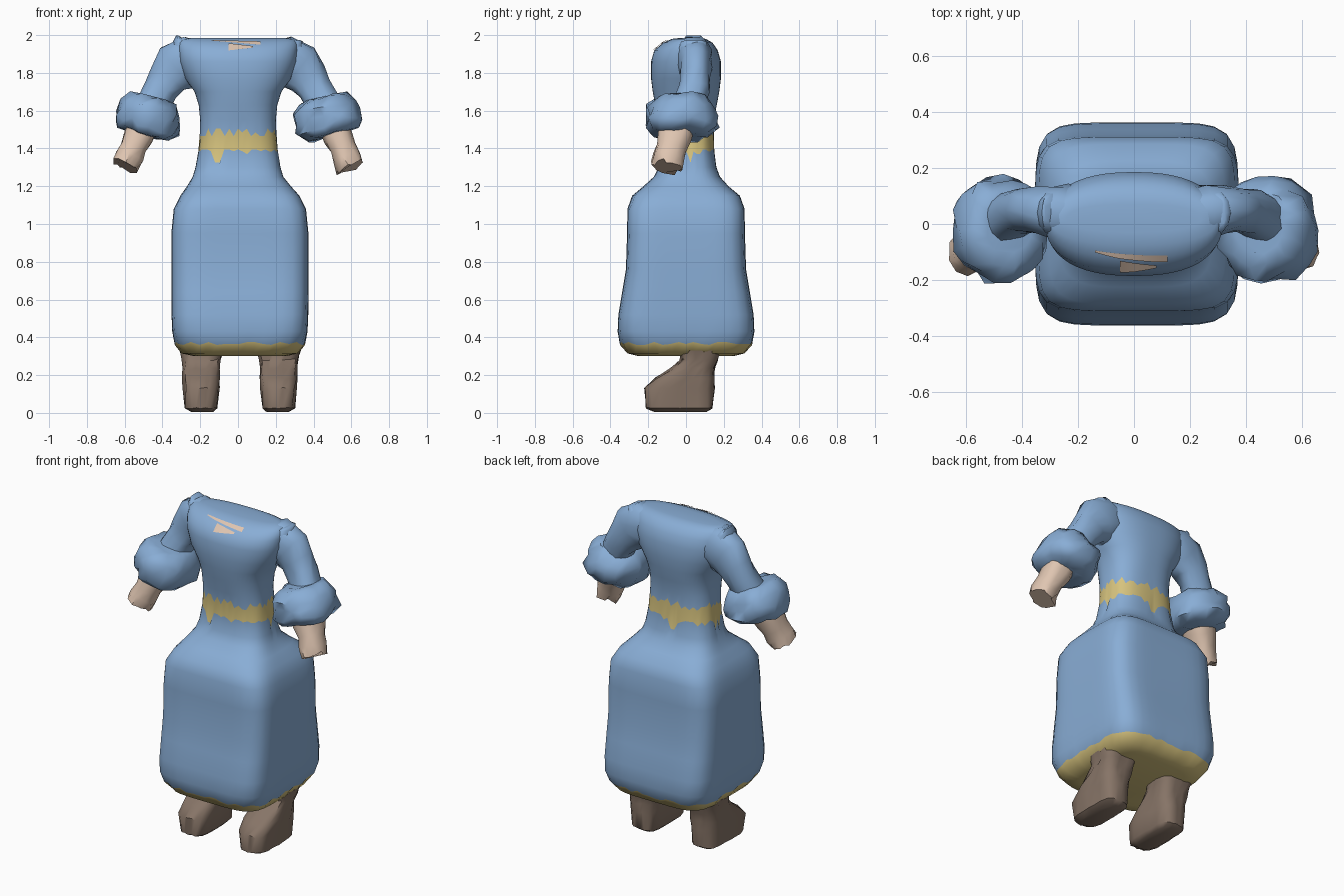
import bpy
import bmesh
import random
from math import cos, sin, pi, radians
from mathutils import Vector
from mathutils.bvhtree import BVHTree

random.seed(4)
cube = bpy.data.objects.get("Cube")
if cube:
    bpy.data.objects.remove(cube)


def material(name, r, g, b):
    mat = bpy.data.materials.new(name)
    mat.use_nodes = True
    mat.diffuse_color = (r, g, b, 1)
    mat.node_tree.nodes["Principled BSDF"].inputs["Base Color"].default_value = (r, g, b, 1)
    return mat


BLUE = material("dress blue", .25, .42, .67)
GOLD = material("trim gold", .68, .55, .21)
SKIN = material("skin", .74, .56, .44)
BROWN = material("shoe brown", .24, .175, .135)


def finish(name, bm, mats, angle=50):
    bmesh.ops.recalc_face_normals(bm, faces=bm.faces)
    mesh = bpy.data.meshes.new(name)
    bm.to_mesh(mesh)
    bm.free()
    for mat in mats:
        mesh.materials.append(mat)
    obj = bpy.data.objects.new(name, mesh)
    bpy.context.collection.objects.link(obj)
    bpy.ops.object.select_all(action="DESELECT")
    obj.select_set(True)
    bpy.context.view_layer.objects.active = obj
    bpy.ops.object.shade_smooth_by_angle(angle=radians(angle))
    return obj


def loft(name, rings, mats, power=2, segs=16, axis=None, rough=None,
         zigzag=None, pick=None, angle=50):
    """Skin rings of (x, y, z, half width, half depth[, squareness])."""
    bm = bmesh.new()
    centres = [Vector(r[:3]) for r in rings]
    loops = []
    for i, ring in enumerate(rings):
        n = ring[5] if len(ring) > 5 else power
        along = axis or centres[min(i + 1, len(rings) - 1)] - centres[max(i - 1, 0)]
        along = along.normalized()
        u = Vector((0, 1, 0)).cross(along).normalized()
        v = along.cross(u)
        loop = []
        for k in range(segs):
            c, s = cos(2 * pi * k / segs), sin(2 * pi * k / segs)
            rad = (abs(c) ** n + abs(s) ** n) ** (-1 / n)
            p = centres[i] + u * c * rad * ring[3] + v * s * rad * ring[4]
            if rough:
                p += Vector([random.uniform(-1, 1) for _ in range(3)]) * rough[i]
            if zigzag and i in zigzag:
                p.z += random.choice(zigzag[i])
            loop.append(bm.verts.new(p))
        loops.append(loop)
    faces = [(0, bm.faces.new(loops[0])), (len(rings) - 1, bm.faces.new(loops[-1]))]
    for i, (a, b) in enumerate(zip(loops, loops[1:])):
        for k in range(segs):
            j = (k + 1) % segs
            faces.append((i, bm.faces.new((a[k], a[j], b[j], b[k]))))
    for i, face in faces:
        face.material_index = pick(i) if pick else 0
    return finish(name, bm, mats, angle)


# Dress: boxy skirt, narrow waist and full bodice; gold hem and jagged belt
UP = Vector((0, 0, 1))
dress_rings = [
    (.01, 0, .30, .24, .25, 4),
    (.01, 0, .315, .31, .31, 5),
    (.01, 0, .365, .345, .35, 5),
    (.01, 0, .43, .358, .362, 6),
    (.01, 0, .52, .362, .358, 6),
    (.01, 0, .64, .363, .338, 6),
    (.01, 0, .76, .363, .318, 6),
    (.01, 0, .95, .363, .312, 6),
    (.01, 0, 1.08, .35, .31, 6),
    (.01, 0, 1.15, .315, .285, 5),
    (.005, 0, 1.20, .275, .225, 4),
    (0, .005, 1.25, .24, .175, 3.2),
    (0, .008, 1.30, .225, .153, 3),
    (0, .008, 1.395, .21, .142, 2.8),
    (0, .005, 1.485, .202, .142, 2.8),
    (0, 0, 1.55, .2, .147, 2.7),
    (0, 0, 1.63, .208, .163, 2.5),
    (0, 0, 1.70, .23, .176, 2.5),
    (0, 0, 1.77, .28, .185, 2.4),
    (0, 0, 1.86, .31, .185, 2.4),
    (0, 0, 1.92, .315, .168, 2.4),
    (0, .01, 1.96, .315, .13, 2.4),
    (0, .015, 1.98, .295, .09, 2.4),
    (0, .02, 1.985, .24, .05, 2.4),
]
BELT = 13
teeth = {
    2: (0, .01, -.005),
    BELT: (0, 0, -.01, -.025, -.07),
    BELT + 1: (-.02, 0, .02),
}
dress = loft("dress", dress_rings, [BLUE, GOLD], segs=56, axis=UP, zigzag=teeth,
             pick=lambda i: int(i < 2 or i == BELT))

# Torn neckline: thin skin patches laid on the bodice front
tree = BVHTree.FromPolygons([v.co for v in dress.data.vertices],
                            [p.vertices[:] for p in dress.data.polygons])


def neckline_patch(name, x0, x1, top, low, steps=10):
    bm = bmesh.new()
    columns = []
    for i in range(steps + 1):
        t = i / steps
        column = []
        for edge in (top, low):
            z = edge[0] + (edge[1] - edge[0]) * t
            hit, normal, _, _ = tree.ray_cast(Vector((x0 + (x1 - x0) * t, -1, z)),
                                              Vector((0, 1, 0)))
            column.append(bm.verts.new(hit + Vector((0, -.004, .004))))
        columns.append(column)
    for (a, b), (c, d) in zip(columns, columns[1:]):
        bm.faces.new((a, b, d, c))
    finish(name, bm, [SKIN])


neckline_patch("neckline_patch_upper", -.14, .12, (1.97, 1.963), (1.967, 1.945))
neckline_patch("neckline_patch_lower", -.05, .08, (1.953, 1.938), (1.915, 1.93))

# Paired limbs
for side, s in (("left", 1), ("right", -1)):
    def mirrored(rings):
        return [(s * r[0],) + tuple(r[1:]) for r in rings]

    loft(side + "_sleeve", mirrored([
        (.16, .03, 1.88, .08, .08),
        (.25, .04, 1.87, .13, .10),
        (.32, .05, 1.83, .135, .085),
        (.37, .05, 1.77, .105, .08),
        (.41, .045, 1.71, .09, .08),
        (.45, .02, 1.64, .09, .085),
        (.48, 0, 1.56, .09, .09),
    ]), [BLUE], power=2.3, rough=[0, .006, .008, .006, .006, .006, 0])

    # Shoulder point
    loft(side + "_shoulder_point", mirrored([
        (.28, .04, 1.90, .075, .09),
        (.305, .04, 1.965, .04, .07),
        (.322, .04, 1.998 if s < 0 else 1.975, .006, .04),
    ]), [BLUE], axis=UP, segs=10)

    # Ruffled cuff, a rough tilted puff around the forearm
    tilt = Vector((s * .25, -.04, -.95)).normalized()
    middle = Vector((s * .475, -.02, 1.565))
    puff = [(-.11, .085), (-.10, .125), (-.05, .168), (0, .172),
            (.05, .175), (.09, .14), (.10, .07)]
    loft(side + "_cuff", [(*(middle + tilt * t), r, r * 1.06) for t, r in puff],
         [BLUE], power=2.3, segs=18, axis=tilt,
         rough=[.004, .012, .018, .012, .02, .014, .004], angle=60)

    loft(side + "_hand", mirrored([
        (.50, -.04, 1.53, .08, .09),
        (.53, -.06, 1.46, .078, .09),
        (.555, -.075, 1.40, .068, .08),
        (.575, -.09, 1.35, .07, .08),
        (.595, -.10, 1.305, .07, .075),
    ]), [SKIN], power=2.8, segs=14, rough=[0, .004, .005, .007, .015])

    loft(side + "_boot", [(r[0] + .01, *r[1:]) for r in mirrored([
        (.20, -.03, .006, .06, .14),
        (.205, -.035, .025, .085, .175),
        (.205, -.035, .13, .093, .182),
        (.205, -.005, .185, .097, .15),
        (.205, .035, .235, .097, .115),
        (.205, .07, .28, .1, .098),
        (.205, .075, .33, .115, .105),
    ])], [BROWN], power=4, segs=24, axis=UP,
         rough=[0, .003, .007, .006, .006, .006, .004])
